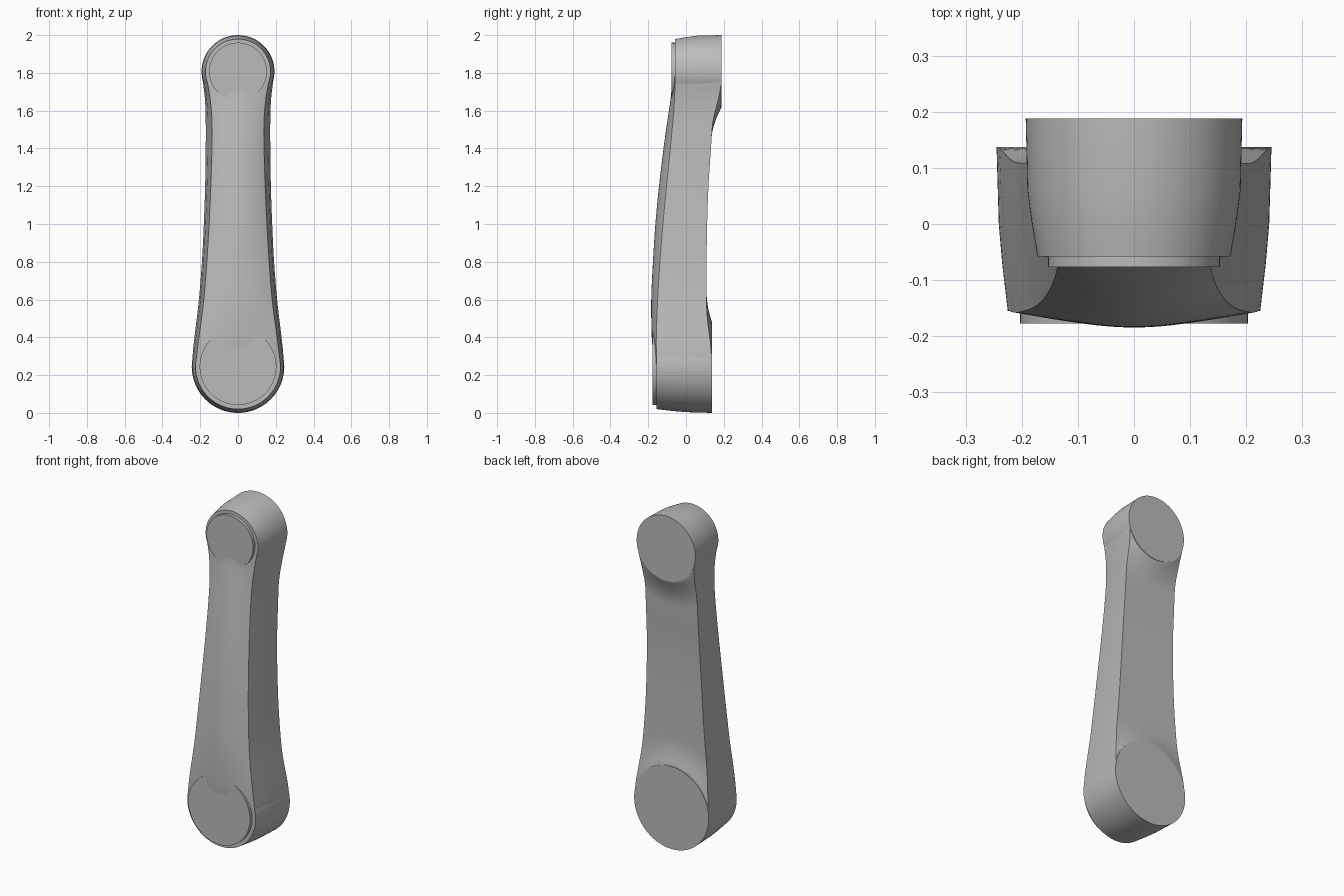
import bpy, bmesh, math

cube = bpy.data.objects.get("Cube")
if cube:
    bpy.data.objects.remove(cube, do_unlink=True)

grey = bpy.data.materials.new("plain grey")
grey.use_nodes = True
COLOUR = (0.5, 0.5, 0.5, 1)
grey.diffuse_color = COLOUR
grey.node_tree.nodes["Principled BSDF"].inputs["Base Color"].default_value = COLOUR


def finish(bm, name):
    bmesh.ops.recalc_face_normals(bm, faces=bm.faces)
    mesh = bpy.data.meshes.new(name)
    bm.to_mesh(mesh)
    bm.free()
    mesh.materials.append(grey)
    obj = bpy.data.objects.new(name, mesh)
    bpy.context.collection.objects.link(obj)
    bpy.ops.object.select_all(action='DESELECT')
    obj.select_set(True)
    bpy.context.view_layer.objects.active = obj
    bpy.ops.object.shade_smooth_by_angle(angle=math.radians(25))
    return obj


def loft(rings, name):
    """Skin closed rings of points and cap both ends."""
    bm = bmesh.new()
    loops = [[bm.verts.new(p) for p in ring] for ring in rings]
    for a, b in zip(loops, loops[1:]):
        for i in range(len(a)):
            j = (i + 1) % len(a)
            bm.faces.new((a[i], a[j], b[j], b[i]))
    bm.faces.new(loops[0])
    bm.faces.new(loops[-1])
    return finish(bm, name)


def turned(name, z, profile, sides=96):
    """Round part about the y axis; profile is (radius, y)."""
    turn = [math.tau * i / sides for i in range(sides)]
    rings = [[(r * math.cos(t), y, z + r * math.sin(t)) for t in turn] for r, y in profile]
    return loft(rings, name)


def catmull(p, q, r, s, t):
    return [0.5 * (2 * b + (c - a) * t + (2 * a - 5 * b + 4 * c - d) * t * t
                   + (3 * b - a - 3 * c + d) * t ** 3) for a, b, c, d in zip(p, q, r, s)]


# Rounded ends and their raised front discs
TOP_Z, TOP_R, TOP_BACK = 1.807, 0.193, 0.188
LOW_Z, LOW_R, LOW_BACK = 0.245, 0.245, 0.137
turned("upper_boss", TOP_Z, [(TOP_R, TOP_BACK), (0.19, 0.06), (0.182, 0), (0.172, -0.058)])
turned("upper_disc", TOP_Z, [(0.153, -0.04), (0.153, -0.077)])
turned("lower_boss", LOW_Z, [(LOW_R, LOW_BACK), (0.241, 0), (0.235, -0.07), (0.225, -0.155)])
turned("lower_disc", LOW_Z, [(0.203, -0.13), (0.203, -0.177)])

# Arm stations: z, back half width, front half width, back y, front edge y, crown y
stations = [
    (0.24, 0.243, 0.223, 0.112, -0.154, -0.168),
    (0.32, 0.239, 0.217, 0.111, -0.157, -0.175),
    (0.42, 0.228, 0.204, 0.110, -0.157, -0.182),
    (0.60, 0.207, 0.181, 0.109, -0.150, -0.184),
    (0.80, 0.191, 0.165, 0.109, -0.138, -0.175),
    (1.00, 0.181, 0.153, 0.112, -0.122, -0.162),
    (1.20, 0.174, 0.144, 0.119, -0.103, -0.143),
    (1.40, 0.171, 0.138, 0.132, -0.083, -0.119),
    (1.55, 0.171, 0.138, 0.141, -0.069, -0.098),
    (1.66, 0.175, 0.147, 0.148, -0.061, -0.082),
    (1.74, 0.184, 0.160, 0.152, -0.058, -0.074),
    (1.80, 0.190, 0.169, 0.155, -0.057, -0.068),
]
STEPS, COLS = 8, 28


def back_y(x, z, base):
    """Back surface sweeping up to meet each round boss."""
    y = base
    for cz, r, cap, reach in ((TOP_Z, TOP_R, TOP_BACK, 0.16), (LOW_Z, LOW_R, LOW_BACK, 0.15)):
        gap = max(0, math.hypot(x, z - cz) - r)
        y += (cap - 0.002 - base) * max(0, 1 - gap / reach) ** 2
    return y


def section(z, wb, wf, yb, edge, crown):
    across = [1 - 2 * i / COLS for i in range(COLS + 1)]
    back = [(wb * u, back_y(wb * u, z, yb), z) for u in across]
    front = [(-wf * u, edge + (crown - edge) * (1 - u * u), z) for u in across]
    mid_x, mid_y = (wb + wf) / 2 + 0.005, (yb + edge) / 2
    return back + [(-mid_x, mid_y, z)] + front + [(mid_x, mid_y, z)]


rings = []
for i in range(len(stations) - 1):
    p = stations[max(i - 1, 0)]
    s = stations[min(i + 2, len(stations) - 1)]
    for k in range(STEPS):
        rings.append(section(*catmull(p, stations[i], stations[i + 1], s, k / STEPS)))
rings.append(section(*stations[-1]))
loft(rings, "curved_arm")
